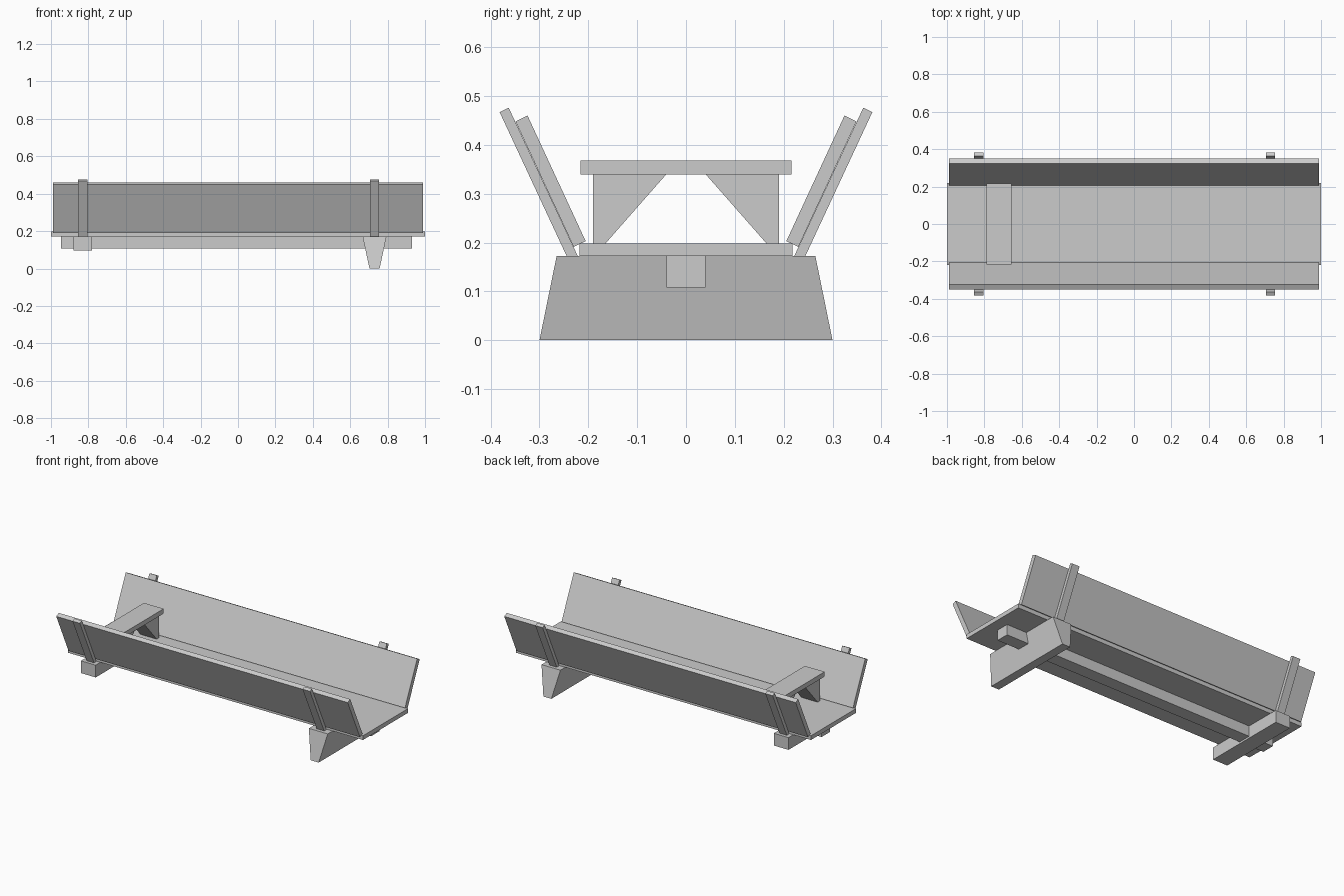
import bpy
import bmesh

cube = bpy.data.objects.get("Cube")
if cube:
    bpy.data.objects.remove(cube, do_unlink=True)

# Single plain grey
GREY = (0.6, 0.6, 0.6, 1.0)
mat = bpy.data.materials.new("plain_grey")
mat.use_nodes = True
mat.diffuse_color = GREY
bsdf = next(n for n in mat.node_tree.nodes if n.type == 'BSDF_PRINCIPLED')
bsdf.inputs["Base Color"].default_value = GREY
bsdf.inputs["Roughness"].default_value = 0.8


def finish(name, bm):
    bmesh.ops.recalc_face_normals(bm, faces=bm.faces[:])
    mesh = bpy.data.meshes.new(name)
    bm.to_mesh(mesh)
    bm.free()
    mesh.materials.append(mat)
    obj = bpy.data.objects.new(name, mesh)
    bpy.context.collection.objects.link(obj)
    return obj


def prism(name, profile, x0, x1, side=1):
    """Extrude a (y, z) profile along x; side=-1 mirrors it across y."""
    bm = bmesh.new()
    face = bm.faces.new([bm.verts.new((x0, side * y, z)) for y, z in profile])
    out = bmesh.ops.extrude_face_region(bm, geom=[face])
    moved = [g for g in out["geom"] if isinstance(g, bmesh.types.BMVert)]
    bmesh.ops.translate(bm, verts=moved, vec=(x1 - x0, 0, 0))
    return finish(name, bm)


def box(name, x0, x1, half_y, z0, z1):
    profile = [(-half_y, z0), (half_y, z0), (half_y, z1), (-half_y, z1)]
    return prism(name, profile, x0, x1)


BED_LOW, BED_TOP = 0.172, 0.198
STAKE_X = {"fore": -0.83, "rear": 0.73}

# Bed, spine and fore cross block
box("bed_board", -1.0, 1.0, 0.218, BED_LOW, BED_TOP)
box("centre_beam", -0.947, 0.93, 0.04, 0.108, BED_LOW)
box("fore_cross_block", -0.88, -0.78, 0.264, 0.097, BED_LOW)

# Rear bolster: narrows in x and widens in y toward the ground
bm = bmesh.new()
bmesh.ops.create_cube(bm, size=2)
for v in bm.verts:
    half_x, half_y, z = (0.064, 0.265, BED_LOW) if v.co.z > 0 else (0.027, 0.30, 0)
    v.co = (STAKE_X["rear"] + v.co.x * half_x, v.co.y * half_y, z)
finish("rear_bolster", bm)

# Bench top
box("bench_top", -0.789, -0.655, 0.216, 0.339, 0.368)

# Sloped sides, stakes and bench legs, one set per side
panel = [(0.230, 0.191), (0.2055, 0.203), (0.3245, 0.460), (0.349, 0.448)]
stake = [(0.241, 0.165), (0.222, 0.173), (0.363, 0.476), (0.3816, 0.467)]
leg = [(0.165, BED_TOP), (0.19, BED_TOP), (0.19, 0.339), (0.041, 0.339)]
for label, side in (("left", 1), ("right", -1)):
    face_name = "back" if side > 0 else "front"
    prism(f"{face_name}_side_panel", panel, -0.988, 0.988, side)
    prism(f"{face_name}_bench_leg", leg, -0.777, -0.667, side)
    for end, x in STAKE_X.items():
        prism(f"{face_name}_{end}_stake", stake, x - 0.025, x + 0.025, side)
